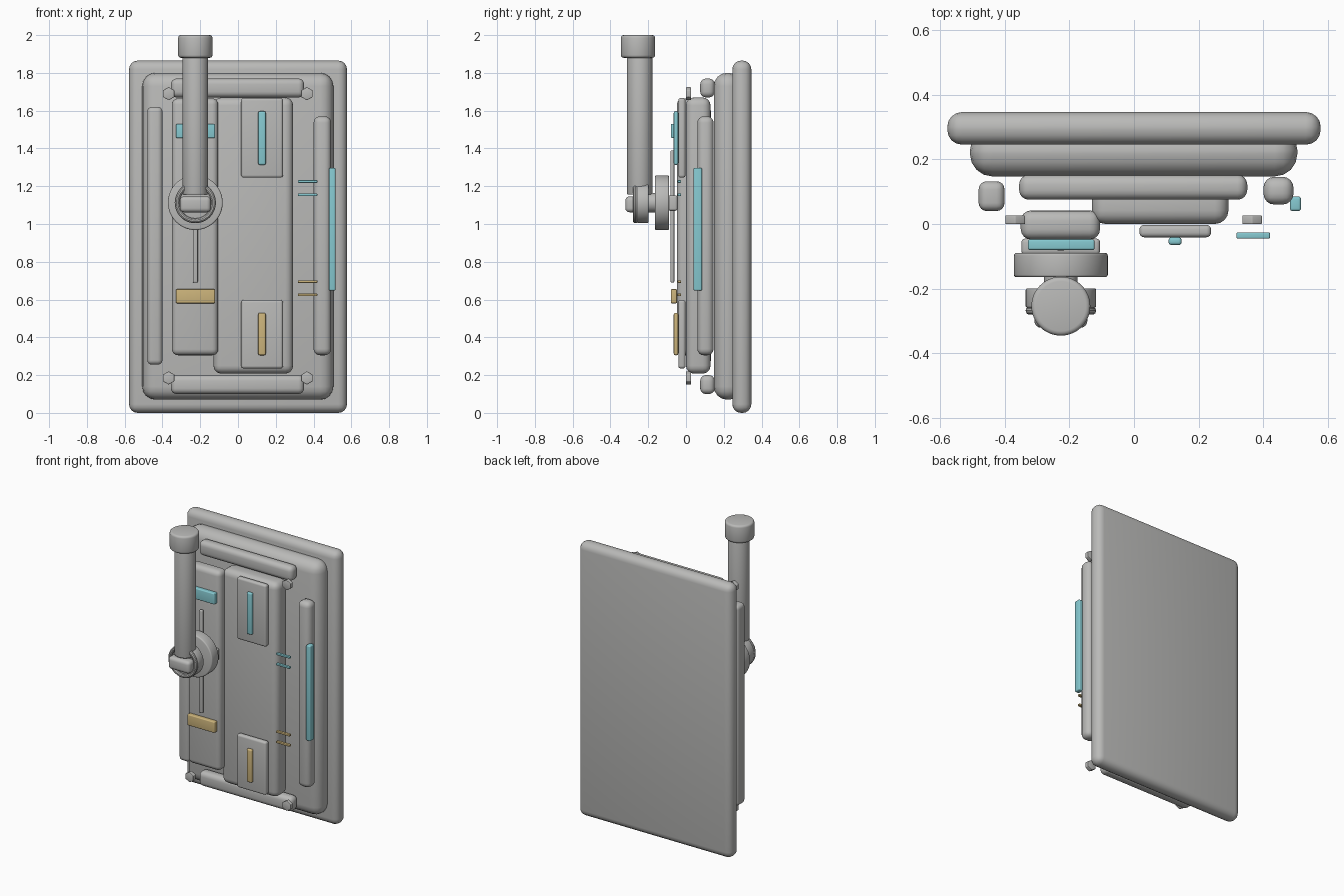
import bpy, math

if "Cube" in bpy.data.objects:
    bpy.data.objects.remove(bpy.data.objects["Cube"])


def material(name, rgb):
    m = bpy.data.materials.new(name)
    m.diffuse_color = (*rgb, 1)
    m.use_nodes = True
    m.node_tree.nodes["Principled BSDF"].inputs["Base Color"].default_value = m.diffuse_color
    return m


GREY = material("warm_grey", (0.49, 0.49, 0.48))
CYAN = material("pale_cyan", (0.24, 0.59, 0.64))
SAND = material("sand_yellow", (0.61, 0.46, 0.20))


def finish(ob, name, mat, bevel, segments=4):
    ob.name = name
    ob.data.materials.append(mat)
    bpy.ops.object.transform_apply(location=False, rotation=True, scale=True)
    if bevel:
        b = ob.modifiers.new("rounded_edges", 'BEVEL')
        b.width, b.segments, b.limit_method = bevel, segments, 'ANGLE'
        b.angle_limit = math.radians(40)
        bpy.ops.object.modifier_apply(modifier=b.name)
    bpy.ops.object.shade_smooth_by_angle(angle=math.radians(35))
    return ob


def box(name, x, y, z, bevel, mat=GREY):
    """Rounded box from (min, max) ranges."""
    bpy.ops.mesh.primitive_cube_add(size=1, location=[sum(r) / 2 for r in (x, y, z)])
    ob = bpy.context.object
    ob.scale = [r[1] - r[0] for r in (x, y, z)]
    return finish(ob, name, mat, bevel)


def rod(name, centre, radius, depth, axis, bevel=0.0, sides=48):
    """Cylinder along y or z."""
    rot = (math.pi / 2, 0, 0) if axis == 'y' else (0, 0, 0)
    bpy.ops.mesh.primitive_cylinder_add(vertices=sides, radius=radius, depth=depth,
                                        location=centre, rotation=rot)
    return finish(bpy.context.object, name, GREY, bevel, 3)


# Stacked back plates
box("back_plate", (-0.577, 0.577), (0.245, 0.346), (0, 1.865), 0.046)
box("door_slab", (-0.507, 0.505), (0.147, 0.297), (0.07, 1.80), 0.07)

# Frame rails
box("top_rail", (-0.355, 0.35), (0.075, 0.152), (1.67, 1.77), 0.03)
box("bottom_rail", (-0.355, 0.35), (0.075, 0.152), (0.10, 0.20), 0.03)
box("left_rail", (-0.48, -0.40), (0.04, 0.132), (0.255, 1.62), 0.025)
box("right_rail", (0.40, 0.493), (0.06, 0.146), (0.305, 1.57), 0.034)

# Raised panels
box("centre_panel", (-0.13, 0.292), (0.0, 0.13), (0.208, 1.67), 0.042)
box("lock_panel", (-0.35, -0.105), (-0.048, 0.042), (0.305, 1.665), 0.032)

# Small plates with a coloured strip on each
for level, pz, sz, mat in (("upper", (1.245, 1.667), (1.313, 1.597), CYAN),
                           ("lower", (0.235, 0.598), (0.305, 0.53), SAND)):
    box(level + "_plate", (0.017, 0.238), (-0.041, -0.003), pz, 0.014)
    box(level + "_strip", (0.107, 0.147), (-0.065, -0.041), sz, 0.009, mat)

# Coloured bands, tick marks and edge light
box("upper_band", (-0.328, -0.122), (-0.08, -0.048), (1.455, 1.53), 0.006, CYAN)
box("lower_band", (-0.328, -0.122), (-0.08, -0.048), (0.58, 0.655), 0.006, SAND)
for z, mat in ((1.225, CYAN), (1.155, CYAN), (0.695, SAND), (0.625, SAND)):
    box("tick_mark", (0.317, 0.42), (-0.045, -0.026), (z - 0.007, z + 0.007), 0.004, mat)
box("edge_light", (0.482, 0.516), (0.04, 0.085), (0.647, 1.297), 0.008, CYAN)

# Hexagonal corner bolts
for x in (-0.367, 0.365):
    for z in (0.185, 1.69):
        rod("corner_bolt", (x, 0.013, z), 0.035, 0.027, 'y', 0.003, 6).rotation_euler.y = math.pi / 6 * 0

# Pivot of the lever
PX, PZ = -0.226, 1.113
box("slide_bar", (PX - 0.013, PX + 0.013), (-0.082, -0.062), (0.69, 1.39), 0.006)
box("pivot_base", (-0.348, -0.105), (-0.095, -0.045), (1.07, 1.152), 0.012)
rod("pivot_disc", (PX, -0.127, PZ), 0.145, 0.075, 'y', 0.008)
rod("pivot_neck", (PX, -0.185, PZ), 0.052, 0.06, 'y')
rod("pivot_hub", (PX, -0.229, PZ), 0.109, 0.06, 'y', 0.006)
bpy.ops.mesh.primitive_torus_add(location=(PX, -0.268, PZ), rotation=(math.pi / 2, 0, 0),
                                 major_radius=0.096, minor_radius=0.013,
                                 major_segments=48, minor_segments=10)
finish(bpy.context.object, "hub_ring", GREY, 0)
box("lever_knuckle", (PX - 0.082, PX + 0.082), (-0.321, -0.25), (1.062, 1.146), 0.022)

# Lever
rod("lever_shaft", (PX, -0.245, 1.535), 0.067, 0.76, 'z', 0.006)
rod("lever_cap", (PX, -0.254, 1.94), 0.091, 0.12, 'z', 0.014)
